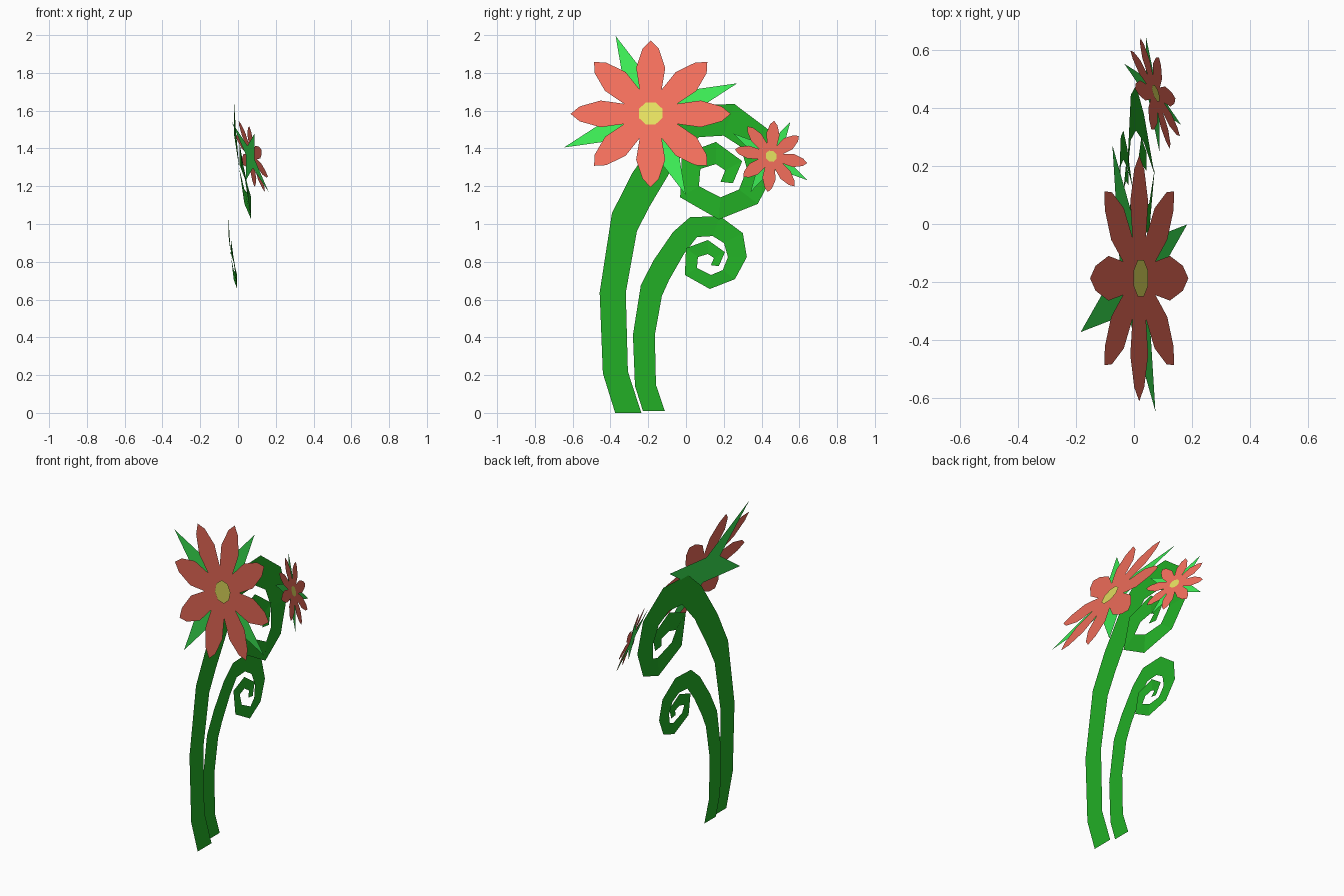
import bpy
from math import cos, sin, tan, radians
from mathutils import Vector

if "Cube" in bpy.data.objects:
    bpy.data.objects.remove(bpy.data.objects["Cube"])


def material(name, rgb):
    m = bpy.data.materials.new(name)
    m.diffuse_color = (*rgb, 1)
    m.use_nodes = True
    m.node_tree.nodes["Principled BSDF"].inputs["Base Color"].default_value = m.diffuse_color
    return m


GREEN = material("stem_green", (0.016, 0.43, 0.019))
LEAF = material("sepal_green", (0.045, 0.82, 0.09))
RED = material("petal_red", (0.88, 0.155, 0.105))
YELLOW = material("centre_yellow", (0.78, 0.74, 0.115))


def mesh_object(name, verts, faces, mat):
    me = bpy.data.meshes.new(name)
    me.from_pydata(verts, [], faces)
    me.materials.append(mat)
    ob = bpy.data.objects.new(name, me)
    bpy.context.collection.objects.link(ob)
    return ob


# Curling stem ribbon: outer and inner edge (y, z) and sideways drift of the coil
OUTER = [(0, 0), (-.042, .132), (-.053, .402), (-.011, .667), (.058, .80), (.159, .947),
         (.249, 1.026), (.407, 1.032), (.529, .942), (.55, .815), (.487, .698), (.354, .646),
         (.222, .72), (.228, .862), (.344, .905), (.434, .841), (.402, .767)]
INNER = [(.116, 0), (.069, .138), (.063, .402), (.10, .608), (.138, .693), (.217, .831),
         (.286, .921), (.37, .926), (.429, .889), (.45, .815), (.423, .746), (.36, .72),
         (.286, .757), (.291, .815), (.344, .831), (.376, .81), (.36, .772)]
DRIFT = [0] * 8 + [.1, .3, .6, 1, .8, .4, .3, .5, .7]


def stem(name, origin, sy, sz, slim, drift):
    base, verts = Vector(origin), []
    for i, (o, n, d) in enumerate(zip(OUTER, INNER, DRIFT)):
        o, n = Vector((drift * d, o[0] * sy, o[1] * sz)), Vector((drift * d, n[0] * sy, n[1] * sz))
        if i < 6:
            n.y = o.y + (n.y - o.y) * slim      # thinner lower stalk
        verts += [base + o, base + n]
    faces = [(2 * i + 1, 2 * i + 3, 2 * i + 2, 2 * i) for i in range(len(OUTER) - 1)]
    return mesh_object(name, verts, faces, GREEN)


# Flower: flat petals joined at the valleys, pointed sepals behind and a disc in front
PETAL = [(.14, -.14 * tan(radians(22.5))), (.265, -.077), (.376, -.043),
         (.424, 0), (.376, .043), (.265, .077)]


def flower(prefix, centre, normal, scale, petal_turn, sepal_turn):
    n = Vector(normal).normalized()
    u = (Vector((0, 1, 0)) - n * n.y).normalized()
    v = n.cross(u)

    def place(r, s, deg, lift=0):
        a = radians(deg)
        p = u * (r * cos(a) - s * sin(a)) + v * (r * sin(a) + s * cos(a)) + n * lift
        return Vector(centre) + p * scale

    ring = [place(r, s, petal_turn + 45 * k) for k in range(8) for r, s in PETAL]
    size = len(ring)
    faces = [(size,) + tuple((6 * k + j) % size for j in range(7)) for k in range(8)]
    mesh_object(prefix + "_petals", ring + [place(0, 0, 0)], faces, RED)

    star = [place(.133 if k % 2 else .495, 0, sepal_turn + 45 * k, -.02) for k in range(8)]
    star.append(place(0, 0, 0, -.02))
    mesh_object(prefix + "_sepals", star,
                [(8, (k - 1) % 8, k, k + 1) for k in range(0, 8, 2)], LEAF)

    disc = [place(.068, 0, 22.5 + 45 * k, .006) for k in range(8)]
    mesh_object(prefix + "_centre", disc, [tuple(range(8))], YELLOW)


stem("tall_stem", (-.02, -.375, 0), 1.55, 1.585, .77, .09)
stem("short_stem", (-.05, -.228, .01), 1, 1, 1, .045)
flower("large_flower", (.018, -.187, 1.583), (.917, 0, .4), 1, 0, 22)
flower("small_flower", (.073, .45, 1.358), (1, .33, .34), .475, -5, 62)
